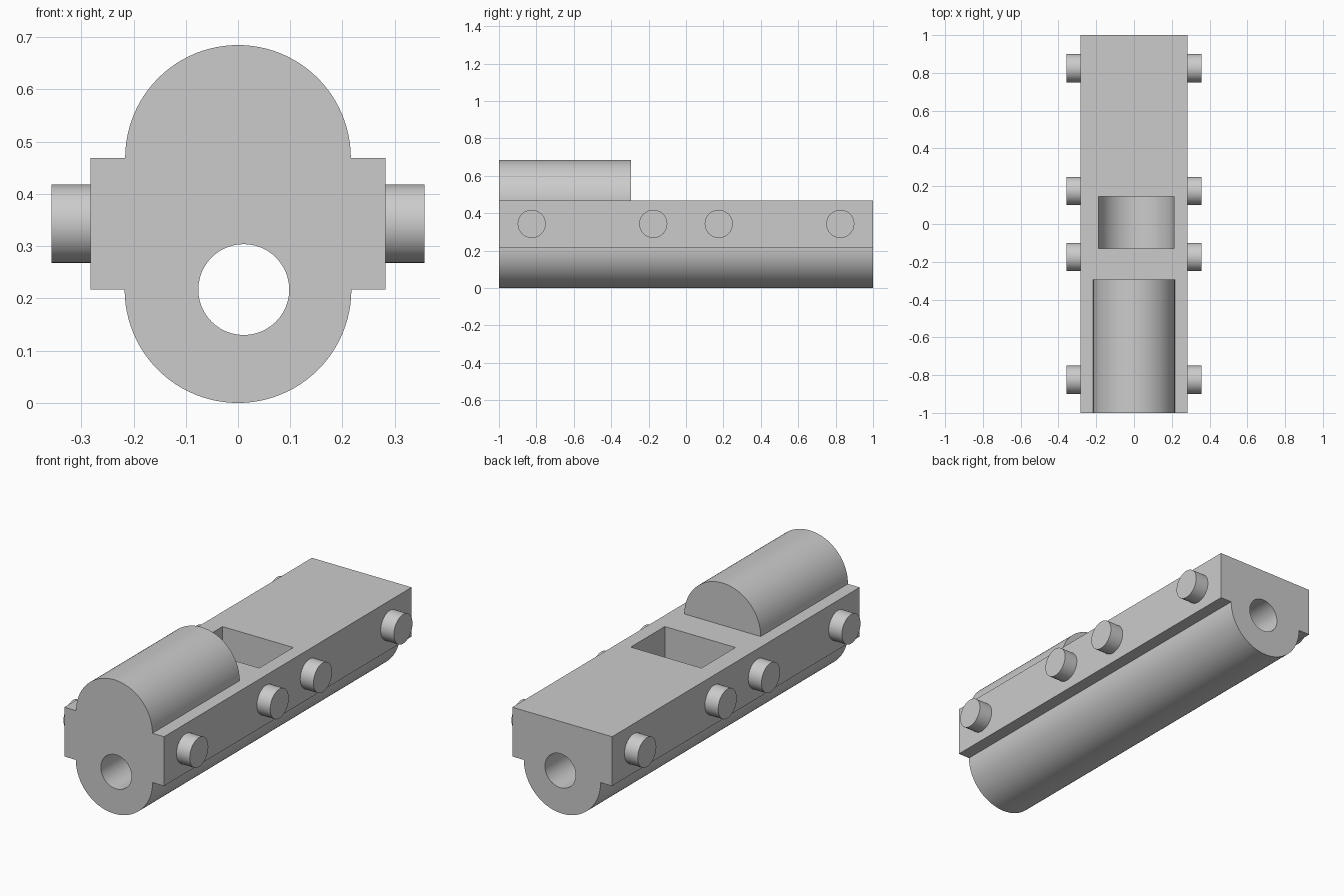
import bpy, bmesh, math

cube = bpy.data.objects.get("Cube")
if cube:
    bpy.data.objects.remove(cube, do_unlink=True)

grey = bpy.data.materials.new("plain grey")
grey.use_nodes = True
GREY = (0.6, 0.6, 0.6, 1)
grey.diffuse_color = GREY
grey.node_tree.nodes["Principled BSDF"].inputs["Base Color"].default_value = GREY


def arc(cx, cz, r, start, end, steps=48):
    """Points on an arc in the x-z plane, angles in degrees."""
    angles = [math.radians(start + (end - start) * i / steps) for i in range(steps + 1)]
    return [(cx + r * math.cos(a), cz + r * math.sin(a)) for a in angles]


def extrude(name, outline, y0, y1):
    """Solid made by sweeping an x-z outline along y."""
    bm = bmesh.new()
    face = bm.faces.new([bm.verts.new((x, y0, z)) for x, z in outline])
    swept = bmesh.ops.extrude_face_region(bm, geom=[face])["geom"]
    verts = [g for g in swept if isinstance(g, bmesh.types.BMVert)]
    bmesh.ops.translate(bm, verts=verts, vec=(0, y1 - y0, 0))
    bmesh.ops.recalc_face_normals(bm, faces=bm.faces)
    mesh = bpy.data.meshes.new(name)
    bm.to_mesh(mesh)
    bm.free()
    mesh.materials.append(grey)
    obj = bpy.data.objects.new(name, mesh)
    bpy.context.collection.objects.link(obj)
    return obj


def activate(obj):
    bpy.ops.object.select_all(action='DESELECT')
    obj.select_set(True)
    bpy.context.view_layer.objects.active = obj


def combine(target, tool, operation):
    """Apply a boolean and discard the tool object."""
    mod = target.modifiers.new(operation.lower(), 'BOOLEAN')
    mod.operation, mod.solver, mod.object = operation, 'EXACT', tool
    activate(target)
    bpy.ops.object.modifier_apply(modifier=mod.name)
    bpy.data.objects.remove(tool, do_unlink=True)


RADIUS, HALF_WIDTH = 0.217, 0.282
LOW, HIGH = 0.217, 0.469
BORE_X = 0.011

# Main body: rounded belly under a wider rectangular rail
body = extrude("body", arc(0, LOW, RADIUS, 180, 360)
               + [(HALF_WIDTH, LOW), (HALF_WIDTH, HIGH),
                  (-HALF_WIDTH, HIGH), (-HALF_WIDTH, LOW)], -1, 1)

# Half-round hood over the front
hood = extrude("hood", arc(0, HIGH, 0.216, 0, 180)
               + [(-0.216, 0.42), (0.216, 0.42)], -1, -0.295)
combine(body, hood, 'UNION')

# Lengthwise bore, then round-bottomed pocket in the top
bore = extrude("bore_cutter", arc(BORE_X, LOW, 0.087, 0, 352.5, 47), -1.1, 1.1)
combine(body, bore, 'DIFFERENCE')
pocket = extrude("pocket_cutter", arc(BORE_X, LOW, 0.2, 180, 360)
                 + [(BORE_X + 0.2, 0.6), (BORE_X - 0.2, 0.6)], -0.13, 0.145)
combine(body, pocket, 'DIFFERENCE')
activate(body)
bpy.ops.object.shade_smooth_by_angle(angle=math.radians(30))

# Side pegs, four on each side
for side, label in ((1, "left"), (-1, "right")):
    for i, y in enumerate((-0.825, -0.175, 0.175, 0.825)):
        bpy.ops.mesh.primitive_cylinder_add(
            vertices=48, radius=0.075, depth=0.1,
            location=(side * 0.307, y, 0.343), rotation=(0, math.pi / 2, 0))
        peg = bpy.context.object
        peg.name = f"{label}_peg_{i + 1}"
        peg.data.materials.append(grey)
        bpy.ops.object.shade_smooth_by_angle(angle=math.radians(30))
